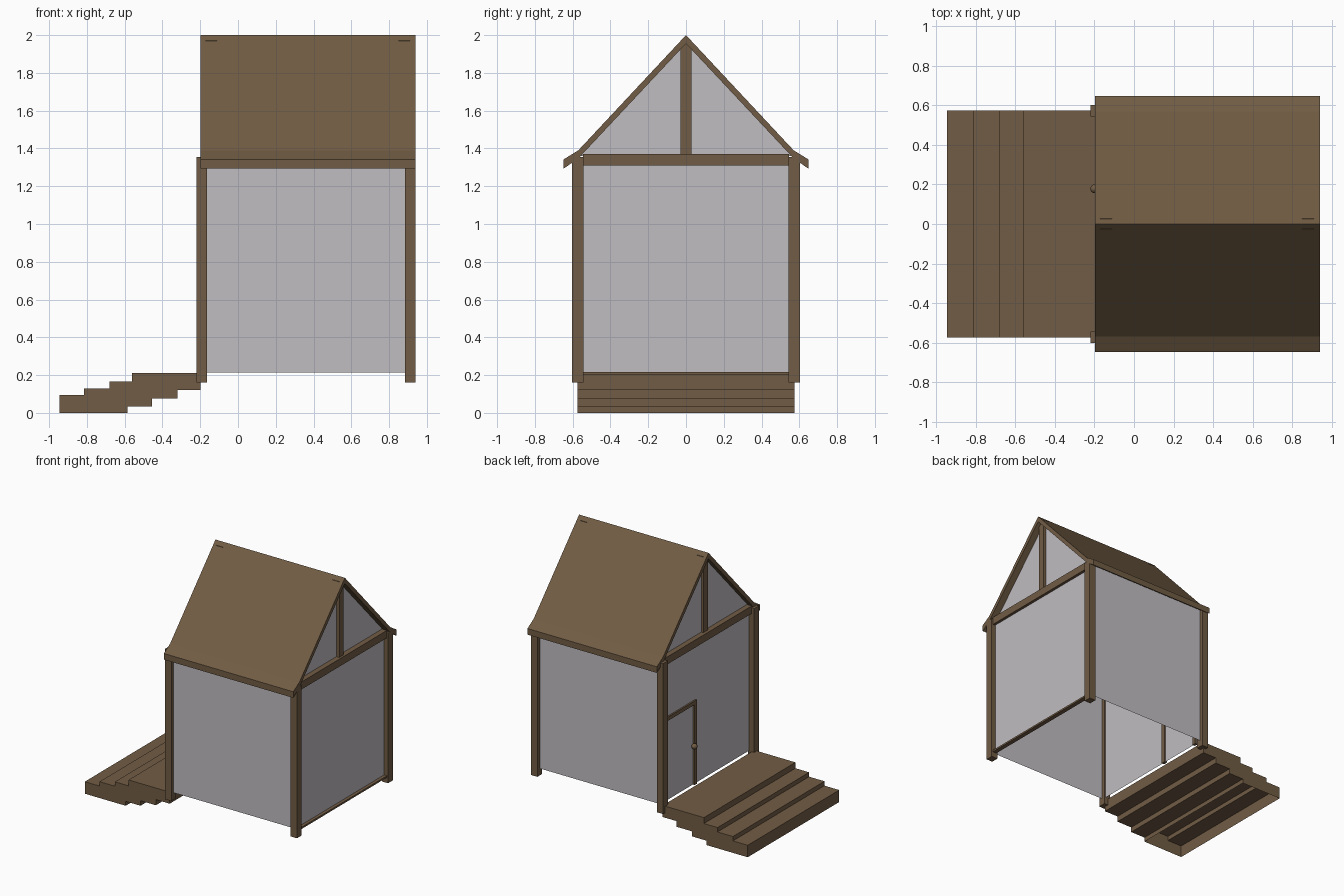
import bpy, bmesh, math

if "Cube" in bpy.data.objects:
    bpy.data.objects.remove(bpy.data.objects["Cube"])


def material(name, rgb):
    m = bpy.data.materials.new(name)
    m.diffuse_color = (*rgb, 1)
    m.use_nodes = True
    m.node_tree.nodes["Principled BSDF"].inputs["Base Color"].default_value = m.diffuse_color
    return m


WOOD = material("brown wood", (0.165, 0.107, 0.058))
PLASTER = material("pale grey plaster", (0.53, 0.51, 0.535))


def mesh_object(name, verts, faces, mat, fix=True):
    me = bpy.data.meshes.new(name)
    me.from_pydata(verts, [], faces)
    if fix:
        bm = bmesh.new()
        bm.from_mesh(me)
        bmesh.ops.recalc_face_normals(bm, faces=bm.faces)
        bm.to_mesh(me)
        bm.free()
    me.materials.append(mat)
    ob = bpy.data.objects.new(name, me)
    bpy.context.collection.objects.link(ob)
    return ob


def box(name, x0, x1, y0, y1, z0, z1, mat=WOOD):
    v = [(x, y, z) for x in (x0, x1) for y in (y0, y1) for z in (z0, z1)]
    f = [(0, 1, 3, 2), (4, 6, 7, 5), (0, 4, 5, 1), (2, 3, 7, 6), (0, 2, 6, 4), (1, 5, 7, 3)]
    return mesh_object(name, v, f, mat)


def extrude(name, a, b, mat=WOOD):
    """Closed solid between two matching outlines; returns verts and faces."""
    n = len(a)
    sides = [(i, (i + 1) % n, n + (i + 1) % n, n + i) for i in range(n)]
    return a + b, sides, [tuple(range(n)), tuple(range(n, 2 * n))]


# corner posts
for label, x in (("front_door", -0.1925), ("far_end", 0.9125)):
    for side, s in (("left", -1), ("right", 1)):
        y = 0.5725 * s
        box(f"{label}_{side}_post", x - 0.0275, x + 0.0275, y - 0.03, y + 0.03, 0.16, 1.355)

# open-bottomed plaster walls
X0, X1, W, Z0, Z1 = -0.175, 0.905, 0.572, 0.215, 1.355
ring = [(X0, -W), (X1, -W), (X1, W), (X0, W)]
mesh_object("walls", [(x, y, Z0) for x, y in ring] + [(x, y, Z1) for x, y in ring],
            [(i, (i + 1) % 4, 4 + (i + 1) % 4, 4 + i) for i in range(4)], PLASTER)

# gable panels, king posts and tie beams at both ends
for label, x, px, s in (("door_end", X0 + 0.02, -0.1425, -1), ("far_end", X1 - 0.02, 0.88, 1)):
    tri = [(x, -0.56, 1.36), (x, 0.56, 1.36), (x, 0, 1.955)]
    mesh_object(f"{label}_gable", tri, [(0, 1, 2) if s > 0 else (2, 1, 0)], PLASTER, False)
    box(f"{label}_king_post", px - 0.03, px + 0.03, -0.028, 0.028, 1.36, 1.972)
    wx = X0 if s < 0 else X1
    box(f"{label}_tie_beam", wx - 0.022, wx + 0.022, -0.545, 0.545, 1.31, 1.37)

# sill under the far wall
box("far_sill", 0.895, 0.93, -0.545, 0.545, 0.203, 0.217)

# bent roof shell with flared eaves
half = [(0.57, 1.39), (0.648, 1.342), (0.648, 1.293), (0.57, 1.347)]
prof = [(0, 2.0)] + half + [(0, 1.955)] + [(-y, z) for y, z in reversed(half)]
v, sides, _ = extrude("roof", [(-0.198, y, z) for y, z in prof], [(0.94, y, z) for y, z in prof])
n = len(prof)
quads = [(0, 1, 4, 5), (1, 2, 3, 4), (5, 6, 9, 0), (6, 7, 8, 9)]
mesh_object("roof", v, sides + quads + [tuple(i + n for i in q) for q in quads], WOOD)

# staircase: stepped side profile, hollow below the lowest tread
steps = [(-0.945, 0), (-0.945, 0.095), (-0.815, 0.095), (-0.815, 0.13), (-0.68, 0.13),
         (-0.68, 0.165), (-0.56, 0.165), (-0.56, 0.212), (-0.198, 0.212), (-0.198, 0.12),
         (-0.32, 0.12), (-0.32, 0.075), (-0.455, 0.075), (-0.455, 0.035), (-0.585, 0.035),
         (-0.585, 0)]
v, sides, caps = extrude("stairs", [(x, -0.575, z) for x, z in steps],
                         [(x, 0.575, z) for x, z in steps])
mesh_object("stairs", v, sides[:-1] + caps, WOOD)

# door frame and knob on the stair side
DX0, DX1 = X0 - 0.012, X0 + 0.012
for label, y in (("right", 0.13), ("left", 0.49)):
    box(f"door_jamb_{label}", DX0, DX1, y, y + 0.03, 0.212, 0.88)
box("door_head", DX0, DX1, 0.13, 0.52, 0.85, 0.88)

bpy.ops.mesh.primitive_uv_sphere_add(segments=16, ring_count=10, radius=0.022,
                                     location=(-0.199, 0.178, 0.53))
knob = bpy.context.object
knob.name = "door_knob"
knob.data.materials.append(WOOD)
bpy.ops.object.shade_smooth_by_angle(angle=math.radians(40))
